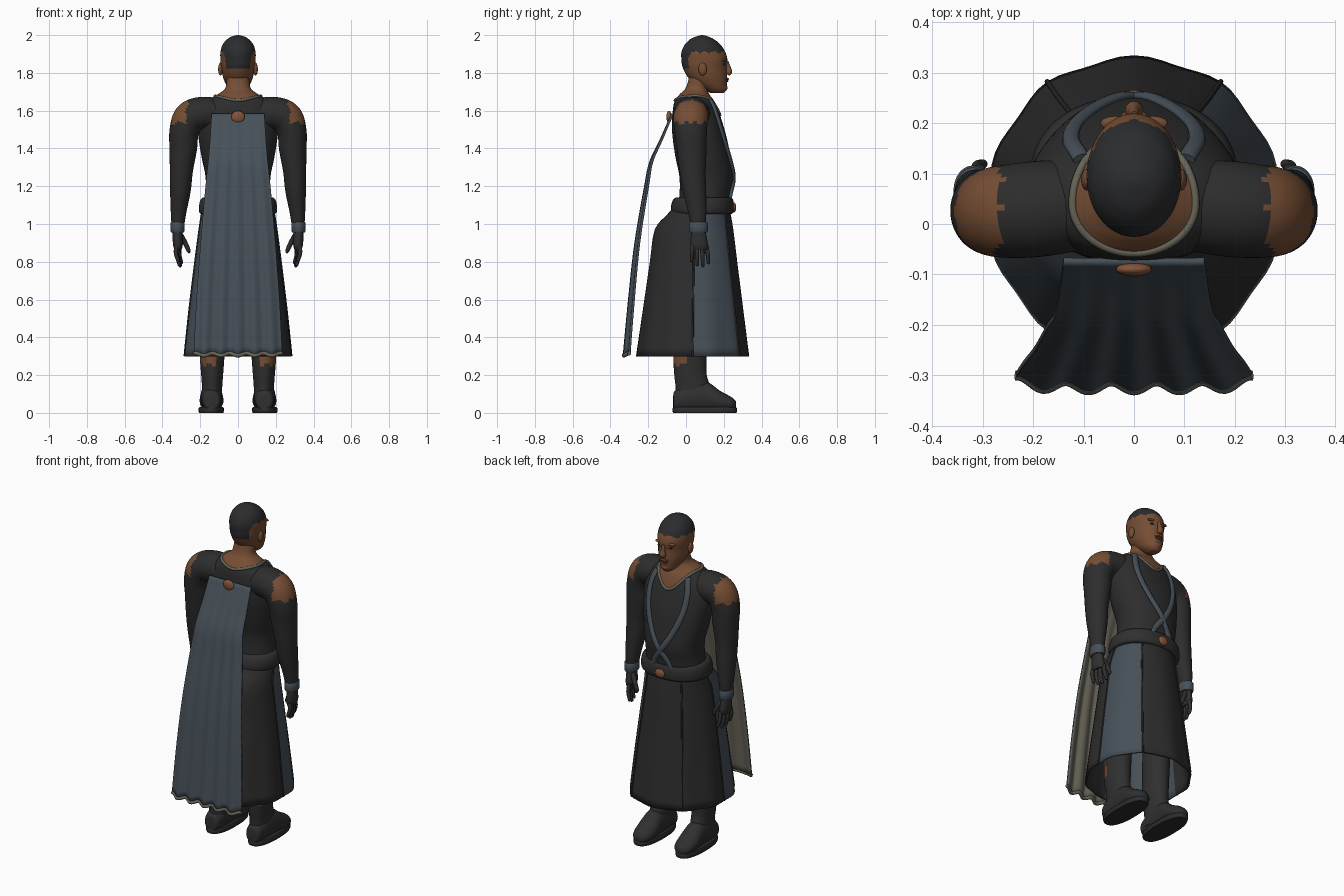
import bpy, bmesh, math
from mathutils import Vector
from mathutils.bvhtree import BVHTree

if "Cube" in bpy.data.objects:
    bpy.data.objects.remove(bpy.data.objects["Cube"])


def material(name, r, g, b):
    m = bpy.data.materials.new(name)
    m.use_nodes = True
    m.diffuse_color = (r, g, b, 1)
    bsdf = m.node_tree.nodes["Principled BSDF"]
    bsdf.inputs["Base Color"].default_value = (r, g, b, 1)
    bsdf.inputs["Roughness"].default_value = 0.8
    return m


BLACK = material("black cloth", .026, .026, .026)
SLATE = material("slate cloth", .062, .080, .098)
SKIN = material("brown skin", .18, .075, .034)
HAIR = material("dark hair", .024, .025, .027)
LEATHER = material("dark leather", .030, .029, .029)
OLIVE = material("olive lining", .135, .125, .095)
COPPER = material("copper", .23, .09, .042)
LIP = material("lip brown", .12, .042, .026)
X, Y, Z = Vector((1, 0, 0)), Vector((0, 1, 0)), Vector((0, 0, 1))


def build(name, verts, faces, mats, rule=None, mirror=False, angle=50, recalc=True):
    """Mesh object; rule(center, face number) picks the material slot."""
    me = bpy.data.meshes.new(name)
    me.from_pydata([tuple(v) for v in verts], [], faces)
    for m in mats:
        me.materials.append(m)
    for p in me.polygons:
        p.use_smooth = True
        if rule:
            p.material_index = int(rule(p.center, p.index))
    if recalc:
        bm = bmesh.new()
        bm.from_mesh(me)
        bmesh.ops.recalc_face_normals(bm, faces=bm.faces)
        bm.to_mesh(me)
        bm.free()
    me.set_sharp_from_angle(angle=math.radians(angle))
    ob = bpy.data.objects.new(name, me)
    bpy.context.collection.objects.link(ob)
    if mirror:
        ob.modifiers.new("Mirror", 'MIRROR').use_clip = False
    return ob


def smooth_rows(rows, steps):
    """Catmull-Rom interpolation of number rows."""
    out = []
    for i in range(len(rows) - 1):
        a, b, c, d = rows[max(i - 1, 0)], rows[i], rows[i + 1], rows[min(i + 2, len(rows) - 1)]
        for k in range(steps):
            t = k / steps
            out.append([q + t / 2 * (r - p + t * (2 * p - 5 * q + 4 * r - s + t * (3 * (q - r) + s - p)))
                        for p, q, r, s in zip(a, b, c, d)])
    return out + [list(rows[-1])]


def loft(name, rows, mats, n=32, steps=5, axis=None, ref=Y, power=2, cap=True, closed=False,
         tweak=None, **kw):
    """Tube through rows of (x, y, z, half width, half depth)."""
    rows = smooth_rows(rows, steps) if steps > 1 else rows
    pts = [Vector(r[:3]) for r in rows]
    m, verts, faces = len(rows), [], []
    for i, r in enumerate(rows):
        if closed:
            t = pts[(i + 1) % m] - pts[i - 1]
        else:
            t = axis or pts[min(i + 1, m - 1)] - pts[max(i - 1, 0)]
        side = X if axis else t.cross(ref).normalized()
        up = (Y if axis == Z else Z) if axis else side.cross(t).normalized()
        for k in range(n):
            a = 2 * math.pi * k / n
            c, s = math.cos(a), math.sin(a)
            v = pts[i] + side * r[3] * math.copysign(abs(c) ** (2 / power), c) \
                + up * r[4] * math.copysign(abs(s) ** (2 / power), s)
            verts.append(tweak(v, a) if tweak else v)
    for i in range(m if closed else m - 1):
        j = (i + 1) % m
        for k in range(n):
            l = (k + 1) % n
            faces.append((i * n + k, i * n + l, j * n + l, j * n + k))
    if cap and not closed:
        faces += [tuple(range(n)), tuple(range((m - 1) * n, m * n))]
    return build(name, verts, faces, mats, **kw)


def stack(name, rows, mats, cx=0, **kw):
    """Upright loft from rows of (height, half width, back y, front y)."""
    return loft(name, [(cx, (b + f) / 2, z, w, (f - b) / 2) for z, w, b, f in rows], mats, axis=Z, **kw)


def blob(name, center, size, mat, mirror=False):
    """Ellipsoid."""
    rows = []
    for i in range(13):
        a = math.pi * (i / 12 - .5) * .98
        rows.append((center[0], center[1], center[2] + size[2] * math.sin(a),
                     size[0] * math.cos(a), size[1] * math.cos(a)))
    return loft(name, rows, [mat], n=20, steps=1, axis=Z, mirror=mirror)


def zigzag(v, period, size):
    return size * (abs((v / period) % 1 - .5) * 4 - 1)


# torso and neck in one piece, with a rounded skin neckline
def in_neckline(p):
    ry = .14 if p.y > .04 else .098
    return p.z > 1.5 and (p.x / .122) ** 2 + ((p.y - .04) / ry) ** 2 < 1


torso = stack("torso", [
    (1.06, .185, -.05, .235), (1.15, .172, -.035, .235), (1.25, .172, -.035, .25),
    (1.35, .192, -.055, .237), (1.45, .208, -.07, .217), (1.53, .213, -.075, .195),
    (1.60, .2, -.07, .172), (1.65, .165, -.06, .15), (1.685, .11, -.035, .125),
    (1.715, .07, -.005, .115), (1.76, .06, .012, .118), (1.82, .055, .02, .12)],
    [BLACK, SKIN], n=72, steps=7, power=2.2, rule=lambda c, i: in_neckline(c))
surface = BVHTree.FromPolygons([v.co.copy() for v in torso.data.vertices],
                               [tuple(p.vertices) for p in torso.data.polygons])

# neckline trim laid on the torso
trim = []
for i in range(60):
    a = 2 * math.pi * i / 60
    x, y = .122 * math.cos(a), .04 + (.14 if math.sin(a) > 0 else .098) * math.sin(a)
    hit = surface.ray_cast(Vector((x, y, 3)), -Z)[0]
    trim.append((*hit, .008, .008))
loft("neck_trim", trim, [OLIVE], n=8, steps=1, ref=Z, closed=True)

# crossed chest straps
for s, label in ((1, "left"), (-1, "right")):
    rows = []
    for x, z in smooth_rows([(.105, 1.655), (.125, 1.57), (.115, 1.46), (.07, 1.34), (.01, 1.24),
                             (-.04, 1.17), (-.06, 1.12)], 4):
        hit = surface.ray_cast(Vector((s * x, 2, z)), -Y)[0]
        rows.append((hit.x, hit.y + .004, hit.z, .017, .01))
    loft("chest_strap_" + label, rows, [SLATE], n=12, steps=1, ref=Vector((s * .3, 1, .4)))

# sleeves with a torn opening at each shoulder
loft("sleeves", [
    (.10, .04, 1.575, .09, .09), (.19, .03, 1.585, .088, .095), (.255, .025, 1.56, .088, .092),
    (.285, .025, 1.49, .078, .086), (.29, .03, 1.40, .073, .079), (.30, .035, 1.28, .061, .069),
    (.305, .045, 1.18, .055, .062), (.315, .06, 1.06, .041, .048), (.32, .065, .96, .03, .036)],
    [BLACK, SKIN], n=48, steps=8, mirror=True,
    rule=lambda c, i: c.x > .268 + zigzag(c.y, .06, .01) and c.z > 1.535 + zigzag(c.y, .05, .012))
loft("cuffs", [(.32, .066, z, w, w + .012) for z, w in
               ((1.01, .034), (1.004, .038), (.965, .038), (.955, .033))],
     [SLATE], steps=1, mirror=True)

# gloved hands
loft("palms", [(.32, .065, .98, .026, .034), (.32, .067, .93, .026, .042),
               (.318, .07, .89, .026, .046), (.318, .07, .865, .018, .042)],
     [LEATHER], n=20, mirror=True)
for i, length in enumerate((.08, .1, .105, .09)):
    y = .035 + .024 * i
    x = .325 - .006 * i
    loft("finger_%d" % (i + 1), [
        (x, y, .885, .012, .012), (x + .004, y + .004 * (i - 1), .885 - length / 2, .011, .011),
        (x - .008, y + .006 * (i - 1), .885 - length, .009, .009),
        (x - .01, y + .006 * (i - 1), .878 - length, .003, .003)], [LEATHER], n=10, mirror=True)
loft("thumbs", [(.305, .08, .94, .016, .016), (.28, .095, .9, .013, .013),
                (.262, .1, .86, .011, .011), (.258, .1, .845, .004, .004)], [LEATHER], n=10, mirror=True)

# head with a cropped hair area
def is_hair(c, i):
    edge = 1.91 + zigzag(c.y, .05, .006) - max(0, .03 - c.y) * 1.5
    return c.z > edge or (c.y < .015 and c.z > 1.825)


stack("head", [
    (1.693, .025, .13, .2), (1.71, .045, .10, .213), (1.74, .064, .05, .216), (1.78, .08, .008, .217),
    (1.83, .089, -.018, .214), (1.87, .093, -.024, .219), (1.91, .093, -.024, .208),
    (1.95, .081, -.006, .182), (1.98, .055, .025, .145), (1.995, .027, .06, .11), (2.0, .004, .08, .09)],
    [SKIN, HAIR], n=64, steps=6, rule=is_hair)
loft("nose", [(0, .212, 1.86, .01, .012), (0, .222, 1.83, .011, .014), (0, .226, 1.805, .018, .018),
              (0, .22, 1.79, .014, .01)], [SKIN], n=16)
blob("brows", (.037, .2, 1.868), (.03, .014, .008), SKIN, True)
blob("eyes", (.036, .202, 1.846), (.015, .008, .006), HAIR, True)
blob("upper_lip", (0, .213, 1.768), (.027, .014, .007), LIP)
blob("lower_lip", (0, .213, 1.757), (.023, .013, .007), LIP)
blob("chin", (0, .198, 1.722), (.03, .022, .02), SKIN)
blob("ears", (.093, .088, 1.82), (.012, .022, .034), SKIN, True)

# flared panelled skirt
SEAMS = (0, 11, 25, 36)


def ripple(v, a):
    drop = max(0, (1.08 - v.z) / .78)
    k = 1 + .016 * drop * math.cos(10 * (a - math.pi / 2))
    return Vector((v.x * k, .04 + (v.y - .04) * k, v.z))


skirt = stack("skirt", [(1.09, .18, -.065, .23), (1.05, .192, -.1, .237), (.97, .205, -.165, .25),
                        (.8, .228, -.19, .27), (.55, .26, -.225, .3), (.3, .288, -.26, .33)],
              [BLACK, SLATE], n=72, steps=4, power=2.1, cap=False, tweak=ripple,
              rule=lambda c, i: i % 72 < SEAMS[1] or SEAMS[3] <= i % 72 < 54)
corners = [v.co.copy() for v in skirt.data.vertices]
solid = skirt.modifiers.new("Thickness", 'SOLIDIFY')
solid.thickness = .012
for number, column in enumerate(SEAMS):
    loft("skirt_seam_%d" % (number + 1), [(*co, .005, .005) for co in corners[column::72]],
         [BLACK], n=8, steps=1, ref=Y if column in SEAMS[1:3] else X)

# belt and buckle
stack("belt", [(1.052, .19, -.065, .238), (1.06, .204, -.077, .25), (1.09, .207, -.08, .254),
               (1.125, .2, -.07, .25), (1.14, .188, -.055, .242)], [LEATHER], n=64, steps=3, power=2.2)
blob("belt_buckle", (0, .252, 1.088), (.032, .014, .027), COPPER)

# cape with folds, lining and hem
profile = smooth_rows([(1.585, -.078, .14), (1.45, -.137, .148), (1.33, -.192, .158), (1.2, -.218, .172),
                       (.9, -.268, .198), (.6, -.3, .22), (.31, -.326, .235)], 5)
cols, verts, faces = 61, [], []
for j, (z, y, w) in enumerate(profile):
    v = j / (len(profile) - 1)
    for i in range(cols):
        u = 2 * i / (cols - 1) - 1
        wave = math.cos(2 * math.pi * u / .383)
        verts.append(Vector((u * w, y - .009 * v * wave + .014 * v * u ** 6, z - .006 * v * wave)))
        if j and i:
            a = (j - 1) * cols + i - 1
            faces.append((a, a + cols, a + cols + 1, a + 1))
cape = build("cape", verts, faces, [SLATE, OLIVE], recalc=False)
solid = cape.modifiers.new("Lining", 'SOLIDIFY')
solid.thickness = .012
solid.material_offset = 1
loft("cape_hem", [(co.x, co.y + .005, co.z, .010, .011) for co in verts[-cols:]],
     [OLIVE], n=8, steps=1, ref=Z)
blob("cape_brooch", (0, -.09, 1.567), (.036, .014, .032), COPPER)

# boots, with bare skin showing above the heel side
stack("boot_shafts", [(.05, .05, -.06, .09), (.13, .053, -.055, .125), (.2, .058, -.062, .11),
                      (.28, .064, -.066, .108), (.4, .07, -.06, .11), (.6, .075, -.05, .12)],
      [LEATHER, SKIN], cx=.137, n=36, mirror=True,
      rule=lambda c, i: c.z > .255 + zigzag(c.x, .05, .01) and c.y < 0 and c.x > .12)
loft("boot_feet", [(.14, y, z, w, h) for y, z, w, h in (
    (-.068, .06, .02, .03), (-.055, .065, .045, .055), (.03, .085, .056, .08), (.11, .085, .058, .08),
    (.18, .062, .063, .055), (.24, .047, .05, .037), (.265, .04, .02, .02))],
    [LEATHER], axis=Y, mirror=True)
stack("boot_soles", [(0, .064, -.068, .266), (.008, .067, -.071, .27), (.024, .067, -.071, .27),
                     (.03, .063, -.067, .265)], [HAIR], cx=.142, n=40, steps=1, power=2.4, mirror=True)
